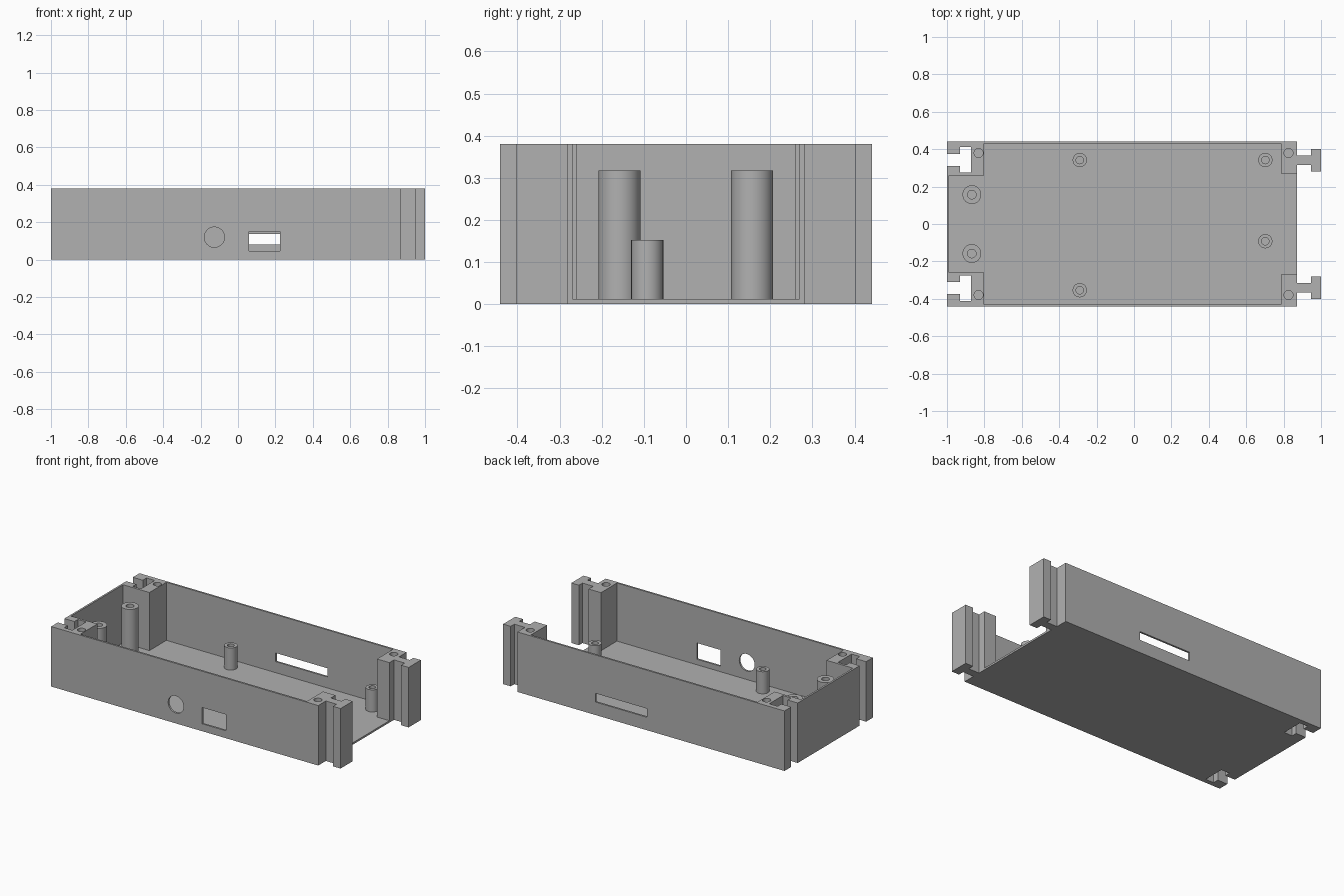
import bpy, bmesh, math

if "Cube" in bpy.data.objects:
    bpy.data.objects.remove(bpy.data.objects["Cube"])

H, FLOOR = 0.38, 0.012

grey = bpy.data.materials.new("plain grey")
grey.diffuse_color = (0.44, 0.44, 0.44, 1)
grey.use_nodes = True
grey.node_tree.nodes["Principled BSDF"].inputs["Base Color"].default_value = grey.diffuse_color


def finish(name, bm):
    bmesh.ops.recalc_face_normals(bm, faces=bm.faces[:])
    me = bpy.data.meshes.new(name)
    bm.to_mesh(me)
    bm.free()
    me.materials.append(grey)
    ob = bpy.data.objects.new(name, me)
    bpy.context.collection.objects.link(ob)
    return ob


def prism(name, half, z0, z1):
    """Extrude a plan outline given for y >= 0 and mirrored to y < 0."""
    pts = half + [(x, -y) for x, y in reversed(half)]
    bm = bmesh.new()
    face = bm.faces.new([bm.verts.new((x, y, z0)) for x, y in pts])
    ext = bmesh.ops.extrude_face_region(bm, geom=[face])
    bmesh.ops.translate(bm, vec=(0, 0, z1 - z0),
                        verts=[v for v in ext["geom"] if isinstance(v, bmesh.types.BMVert)])
    return finish(name, bm)


def box(name, x0, x1, y0, y1, z0, z1):
    bm = bmesh.new()
    bmesh.ops.create_cube(bm, size=1)
    for v in bm.verts:
        v.co = ((x0 + x1) / 2 + v.co.x * (x1 - x0),
                (y0 + y1) / 2 + v.co.y * (y1 - y0),
                (z0 + z1) / 2 + v.co.z * (z1 - z0))
    return finish(name, bm)


def smooth(ob):
    bpy.ops.object.select_all(action='DESELECT')
    ob.select_set(True)
    bpy.context.view_layer.objects.active = ob
    bpy.ops.object.shade_smooth_by_angle(angle=math.radians(30))


def cylinder(name, r, depth, loc, along_y=False):
    bm = bmesh.new()
    bmesh.ops.create_cone(bm, cap_ends=True, segments=40, radius1=r, radius2=r, depth=depth)
    if along_y:
        for v in bm.verts:
            v.co = (v.co.x, v.co.z, v.co.y)
    bmesh.ops.translate(bm, vec=loc, verts=bm.verts[:])
    return finish(name, bm)


def cut(ob, cutter):
    mod = ob.modifiers.new("cut", 'BOOLEAN')
    mod.operation, mod.solver, mod.object = 'DIFFERENCE', 'EXACT', cutter
    bpy.context.view_layer.objects.active = ob
    bpy.ops.object.modifier_apply(modifier=mod.name)
    bpy.data.objects.remove(cutter)


# Tray body with T slots on the left end and T tabs on the right end
body = prism("tray_body", [
    (-1, .31), (-.93, .31), (-.93, .275), (-.872, .275), (-.872, .412), (-.93, .412),
    (-.93, .375), (-1, .375), (-1, .442), (.872, .442), (.872, .366), (.947, .366),
    (.947, .402), (1, .402), (1, .28), (.947, .28), (.947, .316), (.872, .316)], 0, H)

# Inner pocket, open at the right end, leaving four corner posts
cut(body, prism("pocket_cutter", [
    (-.988, .26), (-.803, .26), (-.803, .43), (.785, .43), (.785, .27), (.9, .27)],
    FLOOR, H + .1))

# Openings in the front and back walls
cut(body, cylinder("round_port_cutter", .054, .1, (-.126, -.436, .12), along_y=True))
cut(body, box("square_port_cutter", .058, .225, -.5, -.4, .047, .15))
cut(body, box("long_slot_cutter", -.037, .326, .4, .5, .082, .137))

# Screw holes in the corner posts
for x in (-.831, .826):
    for y in (-.38, .38):
        cut(body, cylinder("screw_hole_cutter", .024, .3, (x, y, H)))
smooth(body)


def standoff(name, x, y, r, hole, top):
    """Hollow pillar turned from a four-point section."""
    n, bot = 40, FLOOR - .004
    bm = bmesh.new()
    section = [(r, bot), (r, top), (hole, top), (hole, bot)]
    rings = [[bm.verts.new((x + q * math.cos(2 * math.pi * i / n),
                            y + q * math.sin(2 * math.pi * i / n), z)) for i in range(n)]
             for q, z in section]
    for k in range(4):
        a, b = rings[k], rings[(k + 1) % 4]
        for i in range(n):
            j = (i + 1) % n
            bm.faces.new((a[i], a[j], b[j], b[i]))
    smooth(finish(name, bm))


# Tall and short board pillars
for y in (-.158, .157):
    standoff("tall_standoff", -.867, y, .05, .023, .318)
for x, y in ((-.29, .342), (.702, .342), (.702, -.092), (-.29, -.354)):
    standoff("short_standoff", x, y, .038, .02, .152)
